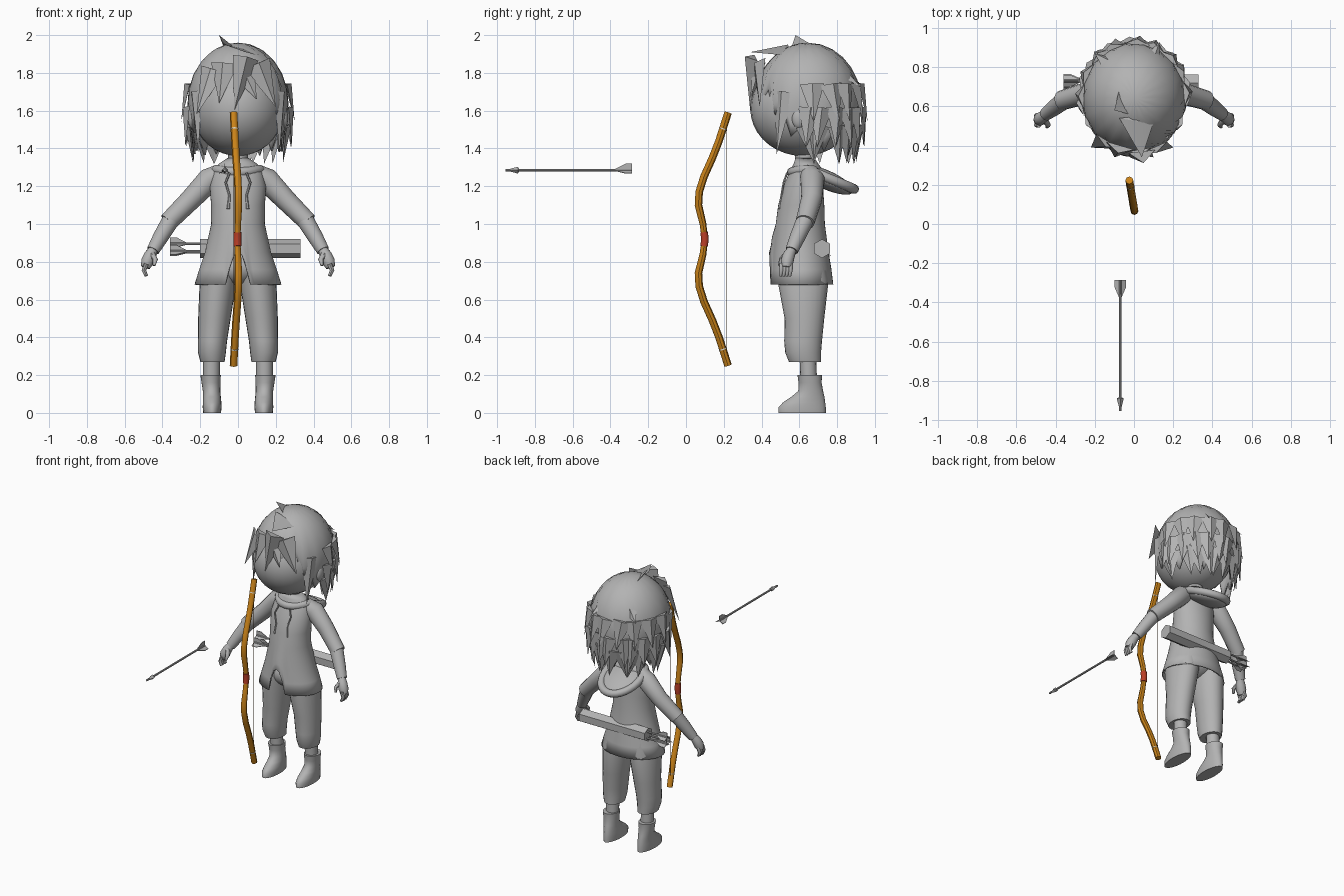
import bpy, bmesh, math, random
from mathutils import Vector, Matrix

random.seed(4)
if "Cube" in bpy.data.objects:
    bpy.data.objects.remove(bpy.data.objects["Cube"], do_unlink=True)


def material(name, rgb):
    m = bpy.data.materials.new(name)
    m.use_nodes = True
    m.diffuse_color = (*rgb, 1)
    m.node_tree.nodes["Principled BSDF"].inputs["Base Color"].default_value = (*rgb, 1)
    return m


GREY = material("plain grey", (0.45, 0.45, 0.45))
WOOD = material("orange wood", (0.6, 0.23, 0.01))
RED = material("red wrap", (0.5, 0.05, 0.02))
PALE = material("pale binding", (0.7, 0.65, 0.55))
CORD = material("brown cord", (0.2, 0.1, 0.04))


def make(name, bm, mat=GREY, angle=40, thick=0):
    bmesh.ops.recalc_face_normals(bm, faces=bm.faces)
    me = bpy.data.meshes.new(name)
    bm.to_mesh(me)
    bm.free()
    me.materials.append(mat)
    me.shade_smooth()
    me.set_sharp_from_angle(angle=math.radians(angle))
    ob = bpy.data.objects.new(name, me)
    bpy.context.scene.collection.objects.link(ob)
    if thick:
        mod = ob.modifiers.new("thickness", "SOLIDIFY")
        mod.thickness = thick
    return ob


def skin(bm, rings, caps=True, closed=False):
    """Bridge a list of equal-sized point rings."""
    vs = [[bm.verts.new(p) for p in r] for r in rings]
    n = len(vs[0])
    pairs = list(zip(vs, vs[1:])) + ([(vs[-1], vs[0])] if closed else [])
    for a, b in pairs:
        for i in range(n):
            j = (i + 1) % n
            bm.faces.new((a[i], a[j], b[j], b[i]))
    if caps and not closed:
        bm.faces.new(vs[0])
        bm.faces.new(vs[-1])


def tube(bm, pts, radii, n=10, closed=False):
    pts = [Vector(p) for p in pts]
    if not isinstance(radii, (list, tuple)):
        radii = [radii] * len(pts)
    span = (pts[-1] - pts[0]).normalized()
    ref = Vector((1, 0, 0)) if abs(span.y) > 0.8 else Vector((0, 1, 0))
    if closed:
        ref = Vector((0, 0, 1))
    rings = []
    for i, p in enumerate(pts):
        a = pts[i - 1] if i or closed else p
        b = pts[(i + 1) % len(pts)] if i < len(pts) - 1 or closed else p
        t = (b - a).normalized()
        u = t.cross(ref).normalized()
        w = t.cross(u)
        rings.append([p + radii[i] * (u * math.cos(k * math.tau / n) + w * math.sin(k * math.tau / n))
                      for k in range(n)])
    skin(bm, rings, closed=closed)


def make_tube(name, pts, radii, mat=GREY, n=10, closed=False):
    bm = bmesh.new()
    tube(bm, pts, radii, n, closed)
    return make(name, bm, mat, 45)


def oval(z, cx, cy, rx, ry, n):
    return [Vector((cx + rx * math.sin(k * math.tau / n), cy - ry * math.cos(k * math.tau / n), z))
            for k in range(n)]


def ball(name, centre, size, tilt=0):
    bm = bmesh.new()
    mat = Matrix.Translation(centre) @ Matrix.Rotation(tilt, 4, "X") @ Matrix.Diagonal((*size, 1))
    bmesh.ops.create_uvsphere(bm, u_segments=28, v_segments=18, radius=1, matrix=mat)
    return make(name, bm, GREY, 60)


# Head, neck and ears
ball("head", (0, 0.62, 1.61), (0.245, 0.28, 0.25))
make_tube("neck", [(0, 0.63, 1.25), (0, 0.63, 1.42)], 0.052, n=16)
for s in (1, -1):
    ball("ear", (s * 0.24, 0.6, 1.56), (0.025, 0.04, 0.055))

# Hair cap with a jagged lower edge
COLS, ROWS, MID, HIGH = 36, 9, 1.64, 0.32


def hair_point(a, arc):
    if arc < math.pi / 2:
        r, z = math.sin(arc), MID + HIGH * math.cos(arc)
    else:
        d = (arc - math.pi / 2) * HIGH
        r, z = 1 - 0.45 * d, MID - d
    return Vector((0.268 * r * math.sin(a), 0.645 - 0.285 * r * math.cos(a), z))


bm = bmesh.new()
cols = []
for i in range(COLS):
    a = i * math.tau / COLS
    front = max(0, min(1, (math.cos(a) - 0.05) / 0.7))
    edge = 1.49 + 0.23 * front - (0.1 if i % 2 else 0) - random.uniform(0, 0.03)
    end = math.acos((edge - MID) / HIGH) if edge > MID else math.pi / 2 + (MID - edge) / HIGH
    cols.append([hair_point(a, end * (k + 1) / ROWS) for k in range(ROWS)])
skin(bm, [[c[k] for c in cols] for k in range(ROWS)], caps=False)
crown = bm.verts.new((0, 0.645, MID + HIGH))
bm.verts.ensure_lookup_table()
for i in range(COLS):
    bm.faces.new((crown, bm.verts[i], bm.verts[(i + 1) % COLS]))
make("hair_cap", bm, GREY, 35, 0.012)


# Pointed locks: two root corners, an outer ridge and a tip
def lock(bm, root, tip, width, depth):
    root, tip = Vector(root), Vector(tip)
    out = Vector((root.x, root.y - 0.645, 0.03)).normalized()
    side = (tip - root).cross(out).normalized() * width / 2
    l, r, o, t = [bm.verts.new(p) for p in (root - side, root + side, root + out * depth, tip)]
    for f in ((l, o, t), (o, r, t), (r, l, t), (l, r, o)):
        bm.faces.new(f)


bm = bmesh.new()
for row, (arc, drop, count) in enumerate(((1.25, 0.2, 9), (1.65, 0.21, 12), (1.95, 0.2, 12))):
    for i in range(count):
        a = math.pi + (i - (count - 1) / 2) * 3.5 / count + random.uniform(-0.08, 0.08)
        p = hair_point(a, arc)
        flare = Vector((math.sin(a), -math.cos(a), 0)) * (0.045 if row < 2 else 0.01)
        tip = hair_point(a + random.uniform(-0.15, 0.15), arc + drop / HIGH) + flare
        lock(bm, p, tip, 0.13, 0.03)
make("back_locks", bm, GREY, 20)

bm = bmesh.new()
for root, tip, width, depth in (
        ((0.04, 0.37, 1.88), (-0.02, 0.34, 1.6), 0.14, 0.06),
        ((-0.07, 0.4, 1.85), (-0.1, 0.34, 1.64), 0.15, 0.04),
        ((-0.13, 0.42, 1.82), (-0.22, 0.39, 1.58), 0.15, 0.03),
        ((0.1, 0.39, 1.85), (0.2, 0.39, 1.62), 0.16, 0.03),
        ((0.03, 0.38, 1.8), (0.1, 0.34, 1.66), 0.12, 0.03),
        ((-0.22, 0.52, 1.7), (-0.21, 0.48, 1.38), 0.12, 0.03),
        ((0.22, 0.52, 1.7), (0.22, 0.48, 1.37), 0.12, 0.03),
        ((-0.04, 0.62, 1.93), (-0.1, 0.58, 2.0), 0.15, 0.05),
        ((0.02, 0.55, 1.92), (0.04, 0.34, 1.91), 0.2, 0.03),
        ((0.08, 0.8, 1.82), (0.13, 0.93, 1.72), 0.12, 0.04),
        ((-0.1, 0.8, 1.82), (-0.2, 0.87, 1.74), 0.12, 0.04)):
    lock(bm, root, tip, width, depth)
make("fringe_locks", bm, GREY, 20)

# Tunic with a rounded slit in the front hem
rings = []
for z, cy, rx, ry in ((1.35, 0.63, 0.055, 0.05), (1.32, 0.635, 0.1, 0.065), (1.28, 0.64, 0.13, 0.09),
                      (1.2, 0.62, 0.148, 0.105), (1.1, 0.61, 0.143, 0.122), (1.0, 0.605, 0.142, 0.13),
                      (0.85, 0.605, 0.175, 0.15), (0.76, 0.61, 0.205, 0.16), (0.68, 0.61, 0.23, 0.17)):
    ring = oval(z, 0, cy, rx, ry, 64)
    for p in ring:
        if z < 1 and p.y < cy:
            slit = 0.17 * math.sqrt(max(0, 1 - (p.x / 0.055) ** 2))
            p.z = 1 - (1 - z) * (0.32 - slit) / 0.32
    rings.append(ring)
bm = bmesh.new()
skin(bm, rings, caps=False)
make("tunic", bm, GREY, 50, 0.008)

# Hood lying on the back
path = []
for i in range(32):
    c, s = math.cos(i * math.tau / 32), math.sin(i * math.tau / 32)
    dip = 0.05 * max(0, c - 0.5) / 0.5
    path.append((0.135 * s, 0.725 - 0.165 * c, 1.255 + 0.07 * c - dip))
make_tube("hood_rim", path, 0.026, closed=True)
ball("hood_bag", (0, 0.74, 1.235), (0.14, 0.16, 0.05), -0.42)

# Drawstrings
for s in (1, -1):
    make_tube("drawstring", [(s * 0.045, 0.535, 1.27), (s * 0.065, 0.517, 1.22), (s * 0.045, 0.505, 1.15),
                             (s * 0.05, 0.495, 1.08)], [0.006, 0.006, 0.006, 0.01], n=6)

# Arms and hands
for s in (1, -1):
    def arm(name, pts, radii, n=14):
        make_tube(name, [(s * x, y, z) for x, y, z in pts], radii, n=n)
    arm("upper_sleeve", [(0.09, 0.655, 1.27), (0.15, 0.67, 1.235), (0.25, 0.665, 1.13), (0.37, 0.63, 1.01)],
        [0.05, 0.065, 0.056, 0.05])
    arm("lower_sleeve", [(0.35, 0.635, 1.03), (0.41, 0.59, 0.93), (0.45, 0.56, 0.86)], [0.047, 0.041, 0.034])
    arm("palm", [(0.445, 0.563, 0.87), (0.465, 0.545, 0.835), (0.48, 0.535, 0.8), (0.49, 0.53, 0.77)],
        [0.024, 0.032, 0.034, 0.024])
    arm("thumb", [(0.455, 0.53, 0.84), (0.438, 0.505, 0.81), (0.445, 0.495, 0.78)], [0.016, 0.014, 0.008], 8)
    for i in range(4):
        y = 0.505 + i * 0.016
        arm("finger", [(0.485, y, 0.79), (0.498, y, 0.755), (0.485, y - 0.005, 0.725)], [0.013, 0.012, 0.009], 8)

# Trousers, shins and boots
LEG = ((0.88, 0.08, 0.61, 0.075, 0.11), (0.7, 0.105, 0.62, 0.098, 0.135), (0.5, 0.125, 0.627, 0.086, 0.105),
       (0.38, 0.135, 0.62, 0.077, 0.1), (0.32, 0.138, 0.62, 0.074, 0.095), (0.27, 0.135, 0.63, 0.064, 0.085))
BOOT = ((0, 0.137, 0.615, 0.047, 0.125), (0.03, 0.137, 0.615, 0.05, 0.125), (0.055, 0.137, 0.625, 0.049, 0.112),
        (0.085, 0.138, 0.645, 0.047, 0.088), (0.115, 0.14, 0.66, 0.046, 0.066), (0.16, 0.143, 0.657, 0.05, 0.061),
        (0.2, 0.145, 0.655, 0.054, 0.065))
for s in (1, -1):
    for name, rows in (("trouser_leg", LEG), ("boot", BOOT)):
        bm = bmesh.new()
        skin(bm, [oval(z, s * cx, cy, rx, ry, 24) for z, cx, cy, rx, ry in rows])
        make(name, bm, GREY, 50)
    make_tube("shin", [(s * 0.14, 0.65, 0.16), (s * 0.14, 0.645, 0.3)], 0.044, n=16)
ball("trouser_seat", (0, 0.615, 0.77), (0.15, 0.125, 0.1))


# Arrows: built along the local z axis, tail at the origin
def arrow(name, tail, direction, length, head=True):
    bm = bmesh.new()
    tube(bm, [(0, 0, 0), (0, 0, length)], 0.007, 8)
    if head:
        tube(bm, [(0, 0, length - 0.07), (0, 0, length - 0.065), (0, 0, length)], [0.008, 0.018, 0.001], 4)
    for k in range(3):
        turn = Matrix.Rotation(k * math.tau / 3, 3, "Z")
        outline = ((0, 0), (0.034, 0), (0.034, 0.035), (0.006, 0.09))
        skin(bm, [[turn @ Vector((x, y, z)) for x, z in outline] for y in (-0.002, 0.002)])
    rot = Vector(direction).to_track_quat("Z", "X").to_matrix().to_4x4()
    bm.transform(Matrix.Translation(tail) @ rot)
    make(name, bm, GREY, 30)


arrow("flying_arrow", (-0.07, -0.285, 1.285), (0, -1, 0), 0.67)
for y, z in ((0.73, 0.895), (0.7, 0.855), (0.735, 0.85)):
    arrow("stored_arrow", (-0.36, y, z), (1, 0, 0), 0.25, head=False)
make_tube("quiver", [(-0.2, 0.72, 0.87), (0.33, 0.72, 0.87)], 0.05, n=6)


# Bow in a slightly turned upright plane
def on_bow(y, z):
    return (0.013 - 0.165 * y, y, z)


half = ((0.1, 0), (0.09, 0.08), (0.066, 0.18), (0.07, 0.25), (0.095, 0.33), (0.14, 0.43), (0.175, 0.52), (0.223, 0.67))
curve = [(y, 0.92 - h) for y, h in reversed(half)] + [(y, 0.92 + h) for y, h in half[1:]]
make_tube("bow_limbs", [on_bow(*p) for p in curve], [0.02] * 6 + [0.018, 0.016, 0.018] + [0.02] * 6, WOOD, 8)
make_tube("bow_grip_wrap", [on_bow(0.096, 0.883), on_bow(0.1, 0.92), on_bow(0.096, 0.957)], 0.021, RED, 10)
for s in (1, -1):
    make_tube("bow_binding", [on_bow(0.194, 0.92 + s * 0.58), on_bow(0.196, 0.92 + s * 0.586)], 0.0215, PALE, 8)
make_tube("bow_string", [on_bow(0.216, 0.33), on_bow(0.216, 1.51)], 0.002, CORD, 6)
